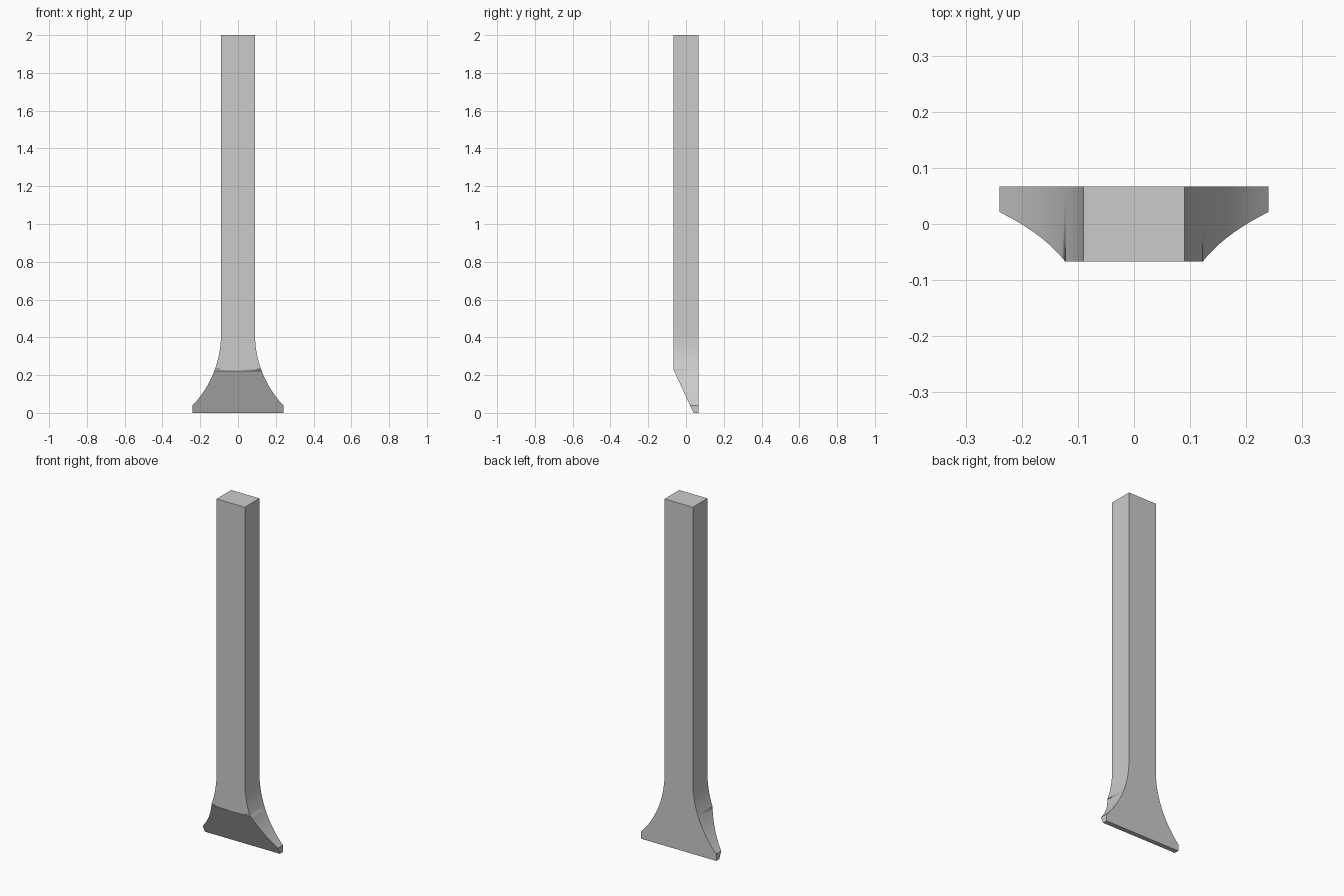
import bpy, bmesh, math
from mathutils import Vector

cube = bpy.data.objects.get("Cube")
if cube:
    bpy.data.objects.remove(cube, do_unlink=True)

SHAFT, BLADE = 0.09, 0.24        # half widths
FRONT, BACK = -0.067, 0.067      # depth limits
FLARE_TOP, FLARE_END = 0.415, 0.04
BEVEL_TOP, EDGE_Y = 0.23, 0.04   # cutting bevel

# Half outline: shaft, curved flare, blunt blade tip
dx, dz = BLADE - SHAFT, FLARE_TOP - FLARE_END
radius = (dx * dx + dz * dz) / (2 * dx)
sweep = math.asin(dz / radius)
STEPS = 20
half = [(SHAFT, 2.0)]
for i in range(STEPS + 1):
    a = sweep * i / STEPS
    half.append((SHAFT + radius * (1 - math.cos(a)), FLARE_TOP - radius * math.sin(a)))
half.append((BLADE, 0.0))
outline = half + [(-x, z) for x, z in reversed(half)]

# Extrude the outline through the thickness
bm = bmesh.new()
face = bm.faces.new([bm.verts.new((x, FRONT, z)) for x, z in outline])
ext = bmesh.ops.extrude_face_region(bm, geom=[face])
moved = [v for v in ext["geom"] if isinstance(v, bmesh.types.BMVert)]
bmesh.ops.translate(bm, verts=moved, vec=(0, BACK - FRONT, 0))
bmesh.ops.recalc_face_normals(bm, faces=bm.faces[:])

# Slice the sloping cutting bevel off the front
normal = Vector((0, -BEVEL_TOP, FRONT - EDGE_Y)).normalized()
cut = bmesh.ops.bisect_plane(bm, geom=bm.verts[:] + bm.edges[:] + bm.faces[:],
                             plane_co=(0, FRONT, BEVEL_TOP), plane_no=normal,
                             clear_outer=True)
rim = [e for e in cut["geom_cut"] if isinstance(e, bmesh.types.BMEdge)]
bmesh.ops.contextual_create(bm, geom=rim)
bmesh.ops.recalc_face_normals(bm, faces=bm.faces[:])

# Slightly soften the ridge above the bevel
ridge = [e for e in bm.edges
         if all(abs(v.co.z - BEVEL_TOP) < 1e-4 and abs(v.co.y - FRONT) < 1e-4 for v in e.verts)]
bmesh.ops.bevel(bm, geom=ridge, offset=0.008, segments=3, profile=0.5, affect='EDGES')

# Smooth the curved flare and the softened ridge, keep the rest flat
bm.normal_update()
for f in bm.faces:
    c, n = f.calc_center_median(), f.normal
    flare = abs(n.x) > 0.3 and FLARE_END < c.z < FLARE_TOP
    soft = f.calc_area() < 0.01 and abs(n.x) < 0.1 and abs(c.z - BEVEL_TOP) < 0.02
    f.smooth = flare or soft

mesh = bpy.data.meshes.new("chisel")
bm.to_mesh(mesh)
bm.free()
chisel = bpy.data.objects.new("chisel", mesh)
bpy.context.collection.objects.link(chisel)

# Plain grey metal
steel = bpy.data.materials.new("grey steel")
steel.use_nodes = True
colour = (0.6, 0.6, 0.6, 1)
steel.diffuse_color = colour
steel.node_tree.nodes["Principled BSDF"].inputs["Base Color"].default_value = colour
mesh.materials.append(steel)
